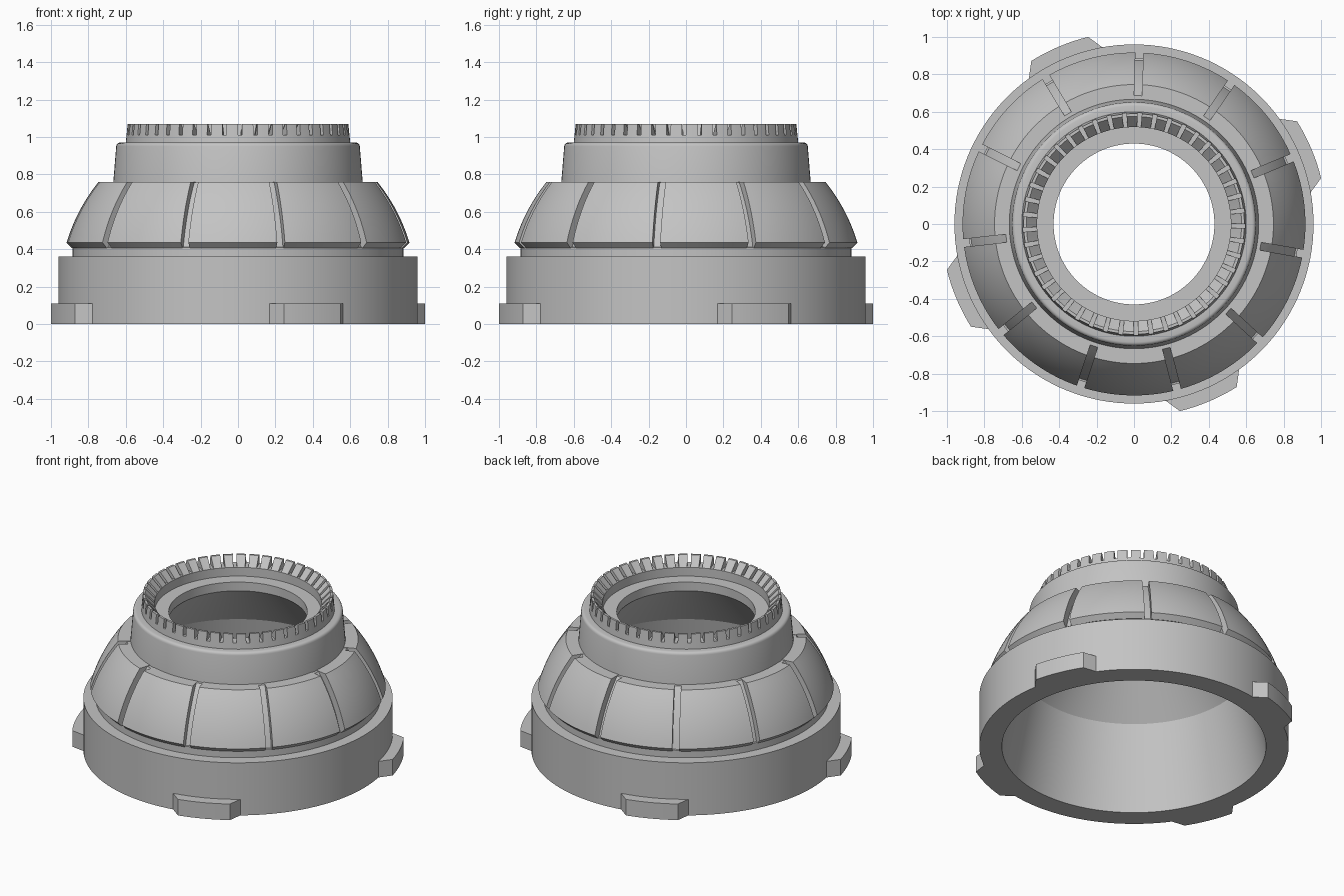
import bpy, bmesh, math
from math import radians, sqrt, asin, pi, tau

if "Cube" in bpy.data.objects:
    bpy.data.objects.remove(bpy.data.objects["Cube"], do_unlink=True)

grey = bpy.data.materials.new("plain grey")
grey.use_nodes = True
grey.diffuse_color = (0.55, 0.55, 0.55, 1)
grey.node_tree.nodes["Principled BSDF"].inputs["Base Color"].default_value = grey.diffuse_color


def sweep(bm, profile, steps, span=None):
    """Sweep a closed (radius, height) profile; span(r) gives start and end angle, None a full turn."""
    rows = []
    for i in range(steps if span is None else steps + 1):
        row = []
        for r, z in profile:
            a, b = (0, tau) if span is None else span(r)
            t = a + (b - a) * i / steps
            row.append(bm.verts.new((r * math.cos(t), r * math.sin(t), z)))
        rows.append(row)
    n = len(profile)
    pairs = list(zip(rows, rows[1:]))
    if span is None:
        pairs.append((rows[-1], rows[0]))
    else:
        bm.faces.new(rows[0])
        bm.faces.new(rows[-1])
    for p, q in pairs:
        for j in range(n):
            k = (j + 1) % n
            bm.faces.new((p[j], p[k], q[k], q[j]))


def finish(bm, name):
    """Smooth the gentle curves, keep creases sharp and make the object."""
    bmesh.ops.recalc_face_normals(bm, faces=bm.faces)
    for f in bm.faces:
        f.smooth = True
    for e in bm.edges:
        e.smooth = e.calc_face_angle(pi) < radians(27)
    mesh = bpy.data.meshes.new(name)
    bm.to_mesh(mesh)
    bm.free()
    mesh.materials.append(grey)
    obj = bpy.data.objects.new(name, mesh)
    bpy.context.collection.objects.link(obj)


def dome(radius, z0, z1, count=10):
    """Points along a spherical arc shared by the shell and its panels."""
    zs = [z0 + (z1 - z0) * i / count for i in range(count + 1)]
    return [(sqrt(radius ** 2 - (z - 0.16) ** 2), z) for z in zs]


# Hollow shell: base ring, neck, dome core, collar, crown ring and tapering bore
bm = bmesh.new()
outside = [(0.82, 0), (0.96, 0), (0.96, 0.36), (0.885, 0.36), (0.885, 0.41)]
outside += dome(0.91, 0.412, 0.757)
collar = [(0.667, 0.757), (0.651, 0.95), (0.649, 0.958), (0.645, 0.964),
          (0.639, 0.968), (0.631, 0.97), (0.6, 0.97)]
crown = [(0.596, 1.01), (0.518, 1.01), (0.518, 0.95)]
bore = [(0.43, 0.95), (0.43, 0.89), (0.705, 0.568)]
sweep(bm, outside + collar + crown + bore, 132)
finish(bm, "shell")

# Curved dome panels separated by parallel grooves
PANELS = 11
pitch = tau / PANELS
bm = bmesh.new()
panel = [(0.87, 0.405), (0.887, 0.405)] + dome(0.957, 0.435, 0.76)
panel += [(0.655, 0.76), (0.655, 0.72)] + dome(0.895, 0.72, 0.43, 6)
for i in range(PANELS):
    a = radians(88.2) + i * pitch
    sweep(bm, panel, 14, lambda r: (a + asin(0.021 / r), a + pitch - asin(0.021 / r)))
finish(bm, "dome_panels")

# Wedge-shaped crown teeth with narrow slots between them
TEETH = 45
pitch_t = tau / TEETH
bm = bmesh.new()
tooth = [(0.518, 1.01), (0.596, 1.01), (0.59, 1.07), (0.575, 1.07)]
for i in range(TEETH):
    a = radians(-89) + i * pitch_t
    sweep(bm, tooth, 3, lambda r: (a + asin(0.011 / r), a + pitch_t - asin(0.011 / r)))
finish(bm, "crown_teeth")

# Four locking tabs with tapered ends around the base
bm = bmesh.new()
tab = [(0.93, 0), (1.03, 0), (1.03, 0.11), (0.93, 0.11)]
for i in range(4):
    a = radians(-67) + i * pi / 2
    half = lambda r: radians(13 - (r - 0.96) * 54)
    sweep(bm, tab, 8, lambda r: (a - half(r), a + half(r)))
finish(bm, "locking_tabs")
